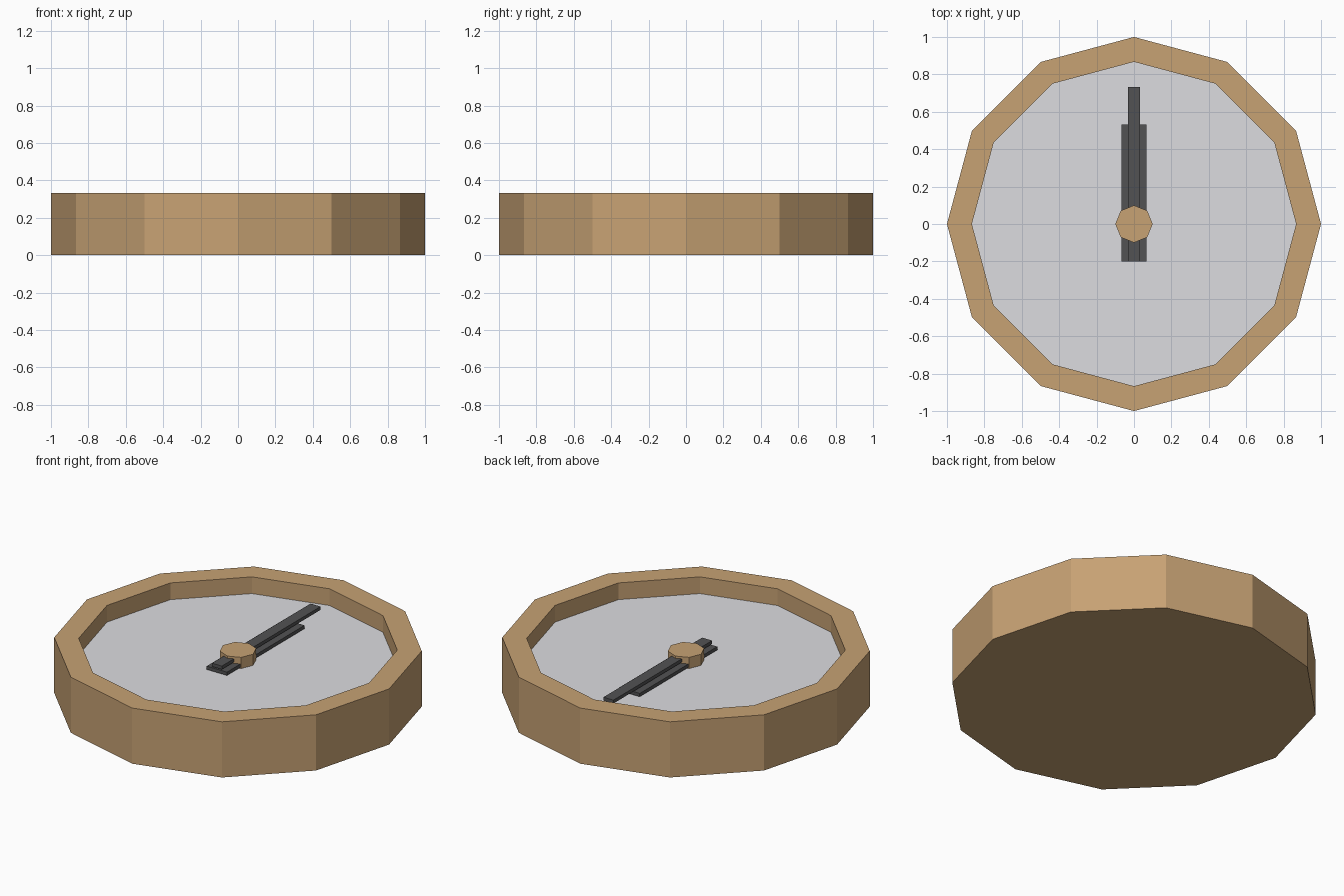
import bpy, bmesh
from math import cos, sin, tau

cube = bpy.data.objects.get("Cube")
if cube:
    bpy.data.objects.remove(cube, do_unlink=True)


def material(name, r, g, b):
    mat = bpy.data.materials.new(name)
    mat.use_nodes = True
    mat.diffuse_color = (r, g, b, 1)
    mat.node_tree.nodes["Principled BSDF"].inputs["Base Color"].default_value = (r, g, b, 1)
    return mat


wood = material("tan wood", 0.57, 0.36, 0.174)
pale = material("pale grey", 0.72, 0.72, 0.745)
dark = material("dark grey", 0.085, 0.085, 0.088)


def turned(name, sides, profile, mats):
    """Closed low-poly solid of revolution through (radius, z) rings.
    The last ring is capped with the last material."""
    bm = bmesh.new()
    rings = [[bm.verts.new((r * cos(tau * i / sides), r * sin(tau * i / sides), z))
              for i in range(sides)] for r, z in profile]
    for low, high in zip(rings, rings[1:]):
        for i in range(sides):
            j = (i + 1) % sides
            bm.faces.new((low[i], low[j], high[j], high[i]))
    bm.faces.new(rings[0][::-1])
    bm.faces.new(rings[-1]).material_index = len(mats) - 1
    return finish(name, bm, mats)


def bar(name, half_width, y0, y1, z0, z1):
    """Flat rectangular hand."""
    bm = bmesh.new()
    bmesh.ops.create_cube(bm, size=1)
    for v in bm.verts:
        v.co.x *= 2 * half_width
        v.co.y = y1 if v.co.y > 0 else y0
        v.co.z = z1 if v.co.z > 0 else z0
    return finish(name, bm, [dark])


def finish(name, bm, mats):
    mesh = bpy.data.meshes.new(name)
    bm.to_mesh(mesh)
    bm.free()
    for mat in mats:
        mesh.materials.append(mat)
    obj = bpy.data.objects.new(name, mesh)
    bpy.context.collection.objects.link(obj)
    return obj


# Twelve-sided case with a raised rim; its recessed floor is the dial
turned("clock_case", 12, [(1, 0), (1, 0.333), (0.867, 0.333), (0.867, 0.233)], [wood, pale])

# Hands stacked above the dial, held by the hub
bar("hour_hand", 0.067, -0.2, 0.533, 0.24, 0.26)
bar("minute_hand", 0.033, -0.2, 0.733, 0.267, 0.287)

# Octagonal centre hub
turned("centre_hub", 8, [(0.1, 0.233), (0.1, 0.3)], [wood])
